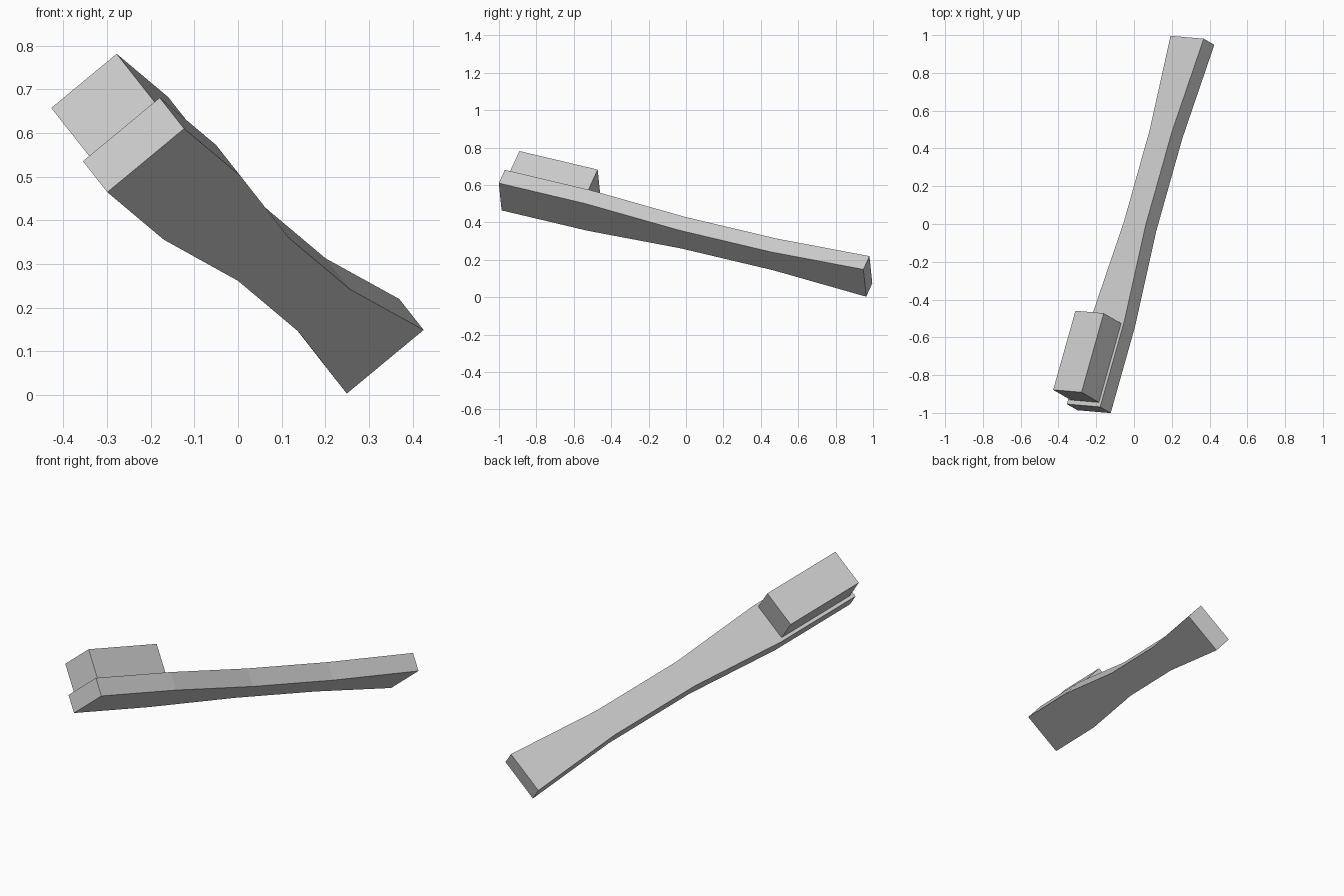
import bpy, bmesh
from mathutils import Matrix, Vector

if "Cube" in bpy.data.objects:
    bpy.data.objects.remove(bpy.data.objects["Cube"])

grey = bpy.data.materials.new("light grey")
grey.diffuse_color = (0.6, 0.6, 0.6, 1)
grey.use_nodes = True
grey.node_tree.nodes["Principled BSDF"].inputs["Base Color"].default_value = grey.diffuse_color

# Tilted frame: across the width, along the length, up through the thickness
along = Vector((0.2643, 0.939, -0.2222)).normalized()
up = Vector((-0.582, 0.338, 0.738))
up = (up - along * up.dot(along)).normalized()
across = along.cross(up)
frame = Matrix((across, along, up)).transposed().to_4x4()
frame.translation = (0.035, -0.0025, 0.342)


def loft(name, sections, bottom, top):
    """Closed bar through rectangular sections given as (position, width)."""
    bm = bmesh.new()
    rings = []
    for pos, width in sections:
        h = width / 2
        rings.append([bm.verts.new((x, pos, z)) for x, z in
                      ((-h, bottom), (h, bottom), (h, top), (-h, top))])
    for a, b in zip(rings, rings[1:]):
        for i in range(4):
            j = (i + 1) % 4
            bm.faces.new((a[i], a[j], b[j], b[i]))
    bm.faces.new(rings[0])
    bm.faces.new(rings[-1])
    bmesh.ops.recalc_face_normals(bm, faces=bm.faces)
    mesh = bpy.data.meshes.new(name)
    bm.to_mesh(mesh)
    bm.free()
    mesh.materials.append(grey)
    obj = bpy.data.objects.new(name, mesh)
    obj.matrix_world = frame
    bpy.context.collection.objects.link(obj)


# Handle with a narrow waist
loft("handle", [(-1.0385, 0.229), (-0.55, 0.229), (-0.015, 0.153),
                (0.51, 0.153), (1.0385, 0.229)], -0.048, 0.048)
# Block of bristles on the upper end
loft("bristles", [(-1.014, 0.195), (-0.568, 0.195)], 0.048, 0.206)
